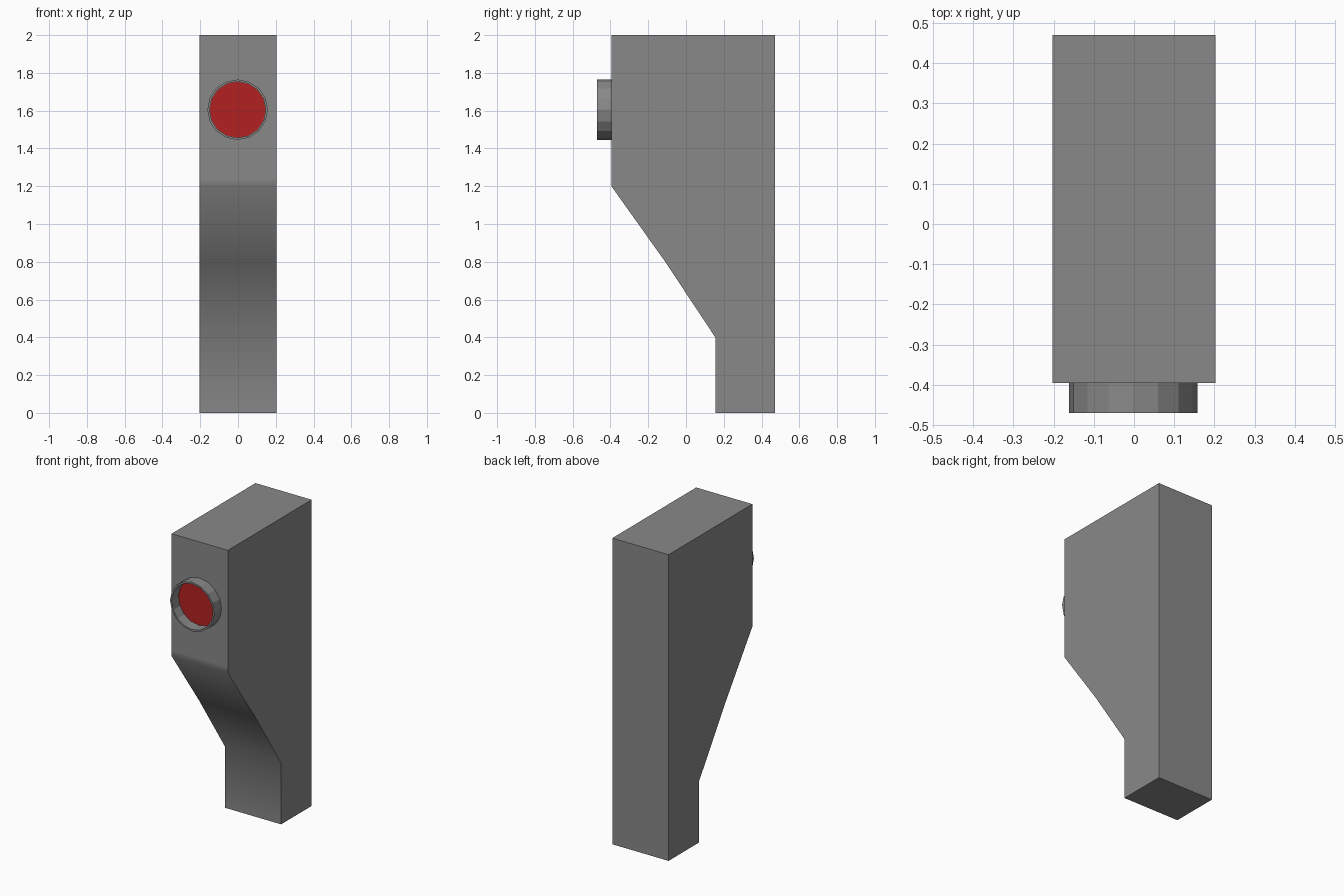
import bpy, bmesh, math

if "Cube" in bpy.data.objects:
    bpy.data.objects.remove(bpy.data.objects["Cube"])


def material(name, colour):
    m = bpy.data.materials.new(name)
    m.diffuse_color = (*colour, 1)
    m.use_nodes = True
    m.node_tree.nodes["Principled BSDF"].inputs["Base Color"].default_value = m.diffuse_color
    return m


grey = material("grey", (0.25, 0.25, 0.25))
red = material("red", (0.45, 0.015, 0.015))


def finish(name, bm, mat):
    bmesh.ops.recalc_face_normals(bm, faces=bm.faces)
    mesh = bpy.data.meshes.new(name)
    bm.to_mesh(mesh)
    bm.free()
    mesh.materials.append(mat)
    obj = bpy.data.objects.new(name, mesh)
    bpy.context.collection.objects.link(obj)
    return obj


# Body: side profile (y, z) extruded across x, front faces smooth
W = 0.203
profile = [(-0.395, 2), (-0.395, 1.24), (-0.395, 1.2), (-0.11, 0.8),
           (0.155, 0.4), (0.155, 0), (0.47, 0), (0.47, 2)]
bm = bmesh.new()
left = [bm.verts.new((-W, y, z)) for y, z in profile]
right = [bm.verts.new((W, y, z)) for y, z in profile]
bm.faces.new(left)
bm.faces.new(right[::-1])
n = len(profile)
for i in range(n):
    j = (i + 1) % n
    bm.faces.new((left[i], right[i], right[j], left[j]))
body = finish("body", bm, grey)
bpy.context.view_layer.objects.active = body
body.select_set(True)
bpy.ops.object.shade_smooth_by_angle(angle=math.radians(50))

# Lens: hollow 16-sided rim with a recessed red disc
SIDES, CX, CZ = 16, -0.002, 1.605
FRONT, BACK = -0.47, -0.395


def ring(bm, r, y):
    return [bm.verts.new((CX + r * math.cos(k * math.tau / SIDES), y,
                          CZ + r * math.sin(k * math.tau / SIDES)))
            for k in range(SIDES)]


bm = bmesh.new()
loops = [ring(bm, 0.16, BACK), ring(bm, 0.16, FRONT),
         ring(bm, 0.149, FRONT), ring(bm, 0.149, BACK)]
for a, b in zip(loops, loops[1:] + loops[:1]):
    for k in range(SIDES):
        m = (k + 1) % SIDES
        bm.faces.new((a[k], a[m], b[m], b[k]))
finish("lens_rim", bm, grey)

bm = bmesh.new()
front, back = ring(bm, 0.148, BACK - 0.005), ring(bm, 0.148, BACK + 0.002)
bm.faces.new(front)
bm.faces.new(back)
for k in range(SIDES):
    m = (k + 1) % SIDES
    bm.faces.new((front[k], front[m], back[m], back[k]))
finish("red_lens", bm, red)
